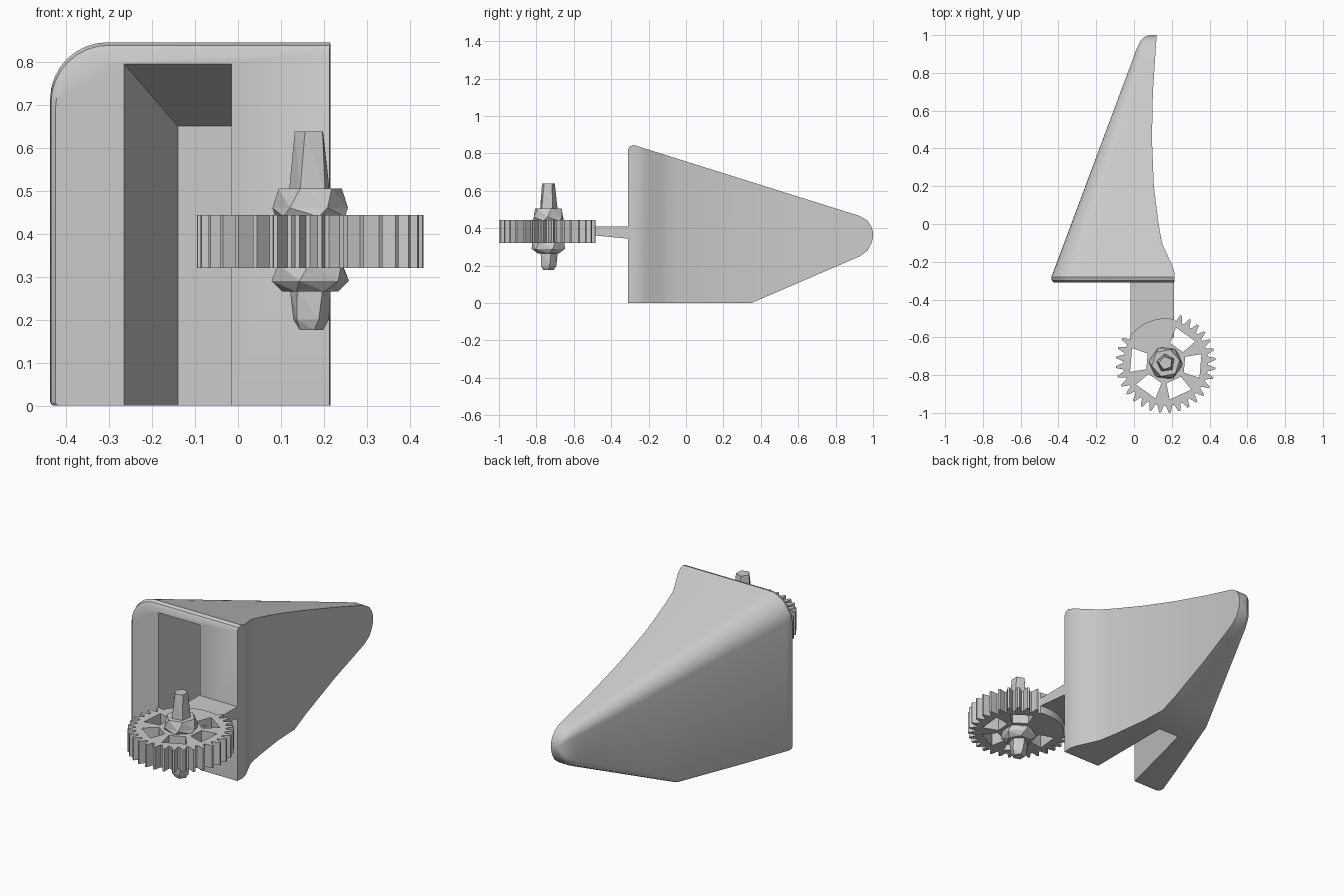
import bpy
import bmesh
from math import sin, cos, pi, radians
from mathutils import Vector

cube = bpy.data.objects.get("Cube")
if cube:
    bpy.data.objects.remove(cube, do_unlink=True)

grey = bpy.data.materials.new("plain_grey")
grey.use_nodes = True
colour = (0.6, 0.6, 0.6, 1)
grey.diffuse_color = colour
grey.node_tree.nodes["Principled BSDF"].inputs["Base Color"].default_value = colour


def loft(name, stacks):
    """Skin each stack of equal rings and cap both ends."""
    bm = bmesh.new()
    for rings in stacks:
        loops = [[bm.verts.new(p) for p in ring] for ring in rings]
        for a, b in zip(loops, loops[1:]):
            for i in range(len(a)):
                j = (i + 1) % len(a)
                bm.faces.new((a[i], a[j], b[j], b[i]))
        bm.faces.new(loops[0][::-1])
        bm.faces.new(loops[-1])
    bmesh.ops.recalc_face_normals(bm, faces=bm.faces)
    mesh = bpy.data.meshes.new(name)
    bm.to_mesh(mesh)
    bm.free()
    mesh.materials.append(grey)
    obj = bpy.data.objects.new(name, mesh)
    bpy.context.collection.objects.link(obj)
    return obj


def activate(obj):
    bpy.ops.object.select_all(action='DESELECT')
    obj.select_set(True)
    bpy.context.view_layer.objects.active = obj


def cut(obj, cutter):
    cutter.hide_render = True
    mod = obj.modifiers.new("cut", 'BOOLEAN')
    mod.operation = 'DIFFERENCE'
    mod.solver = 'EXACT'
    mod.object = cutter
    activate(obj)
    bpy.ops.object.modifier_apply(modifier=mod.name)
    bpy.data.objects.remove(cutter, do_unlink=True)


def track(points, y):
    """Piecewise linear value along the body."""
    for (y0, v0), (y1, v1) in zip(points, points[1:]):
        if y <= y1:
            return v0 + (v1 - v0) * (y - y0) / (y1 - y0)
    return points[-1][1]


# Body: tapering shell with one rounded upper edge
left = [(-.31, -.425), (-.3, -.435), (-.28, -.437), (.93, .015), (.97, .035), (.99, .055), (1, .08)]
right = [(-.31, .213), (-.26, .215), (-.22, .203), (-.16, .175), (-.1, .148), (0, .13),
         (.2, .105), (.45, .095), (.7, .1), (1, .12)]
top = [(-.31, .82), (-.3, .838), (-.28, .845), (.93, .465), (.97, .44), (.99, .41), (1, .38)]
base = [(-.31, 0), (.35, 0), (.93, .25), (.97, .28), (.99, .315), (1, .35)]
roundness = [(-.31, .135), (.93, .05), (1, .012)]


def body_ring(y):
    xl, xr, zt, zb, r = (track(t, y) for t in (left, right, top, base, roundness))
    small = min(r, .01 + max(0, y) * .03)
    ring = [(xr, y, zb), (xr, y, zt)]
    for i in range(9):
        a = pi / 2 * (1 + i / 8)
        ring.append((xl + r + r * cos(a), y, zt - r + r * sin(a)))
    for i in range(4):
        a = pi * (1 + i / 6)
        ring.append((xl + small + small * cos(a), y, zb + small + small * sin(a)))
    return ring


stations = sorted({y for t in (left, right, top, base) for y, _ in t} | {-.19, -.13, -.05, .1, .58, .85})
body = loft("body_shell", [[body_ring(y) for y in stations]])


# Slot: tapering recess, open at the front and underneath
def slot_ring(y):
    f = (y + .31) / .5
    xl, zt = -.265 + .125 * f, .795 - .145 * f
    return [(xl, y, -.1), (-.015, y, -.1), (-.015, y, zt), (xl, y, zt)]


cut(body, loft("slot_cutter", [[slot_ring(-.5), slot_ring(.19)]]))
activate(body)
bpy.ops.object.shade_smooth_by_angle(angle=radians(32))

# Bracket joining the body to the gear
loft("gear_bracket", [[
    [(x, -.29, .342), (x, -.6, .372), (x, -.6, .408), (x, -.29, .408)] for x in (-.018, .213)]])

# Gear wheel: toothed rim with a plain stretch beside the bracket
centre = Vector((.168, -.736, 0))
teeth = 32


def polar(r, a, z):
    return centre + Vector((r * cos(a), r * sin(a), z))


def gear_ring(z):
    ring = []
    for k in range(teeth):
        plain = 72 < 360 * (k + .4) / teeth < 148
        for part, r in ((0, .225), (.32, .264), (.52, .264), (.78, .225)):
            ring.append(polar(.236 if plain else r, 2 * pi * (k + part) / teeth, z))
    return ring


gear = loft("gear_wheel", [[gear_ring(.32), gear_ring(.443)]])


# Gear windows
def window(angle):
    corners = ((.108, -.4), (.195, -.33), (.195, .33), (.108, .4))
    return [[polar(r, angle + a, z) for r, a in corners] for z in (.2, .6)]


cut(gear, loft("window_cutter", [window(radians(60 * k - 5)) for k in range(6) if k != 2]))


# Hub and axle: faceted, slightly twisted
def turned(name, profile, sides, twist):
    rings = [[polar(r, 2 * pi * i / sides + n * twist, z) for i in range(sides)]
             for n, (r, z) in enumerate(profile)]
    obj = loft(name, [rings])
    bm = bmesh.new()
    bm.from_mesh(obj.data)
    bmesh.ops.triangulate(bm, faces=bm.faces)
    bm.to_mesh(obj.data)
    bm.free()


turned("hub", [(.065, .265), (.093, .29), (.085, .33), (.085, .44), (.088, .46), (.075, .505)], 6, .25)
turned("axle", [(.03, .176), (.044, .2), (.05, .27), (.05, .5), (.036, .638)], 5, .15)
